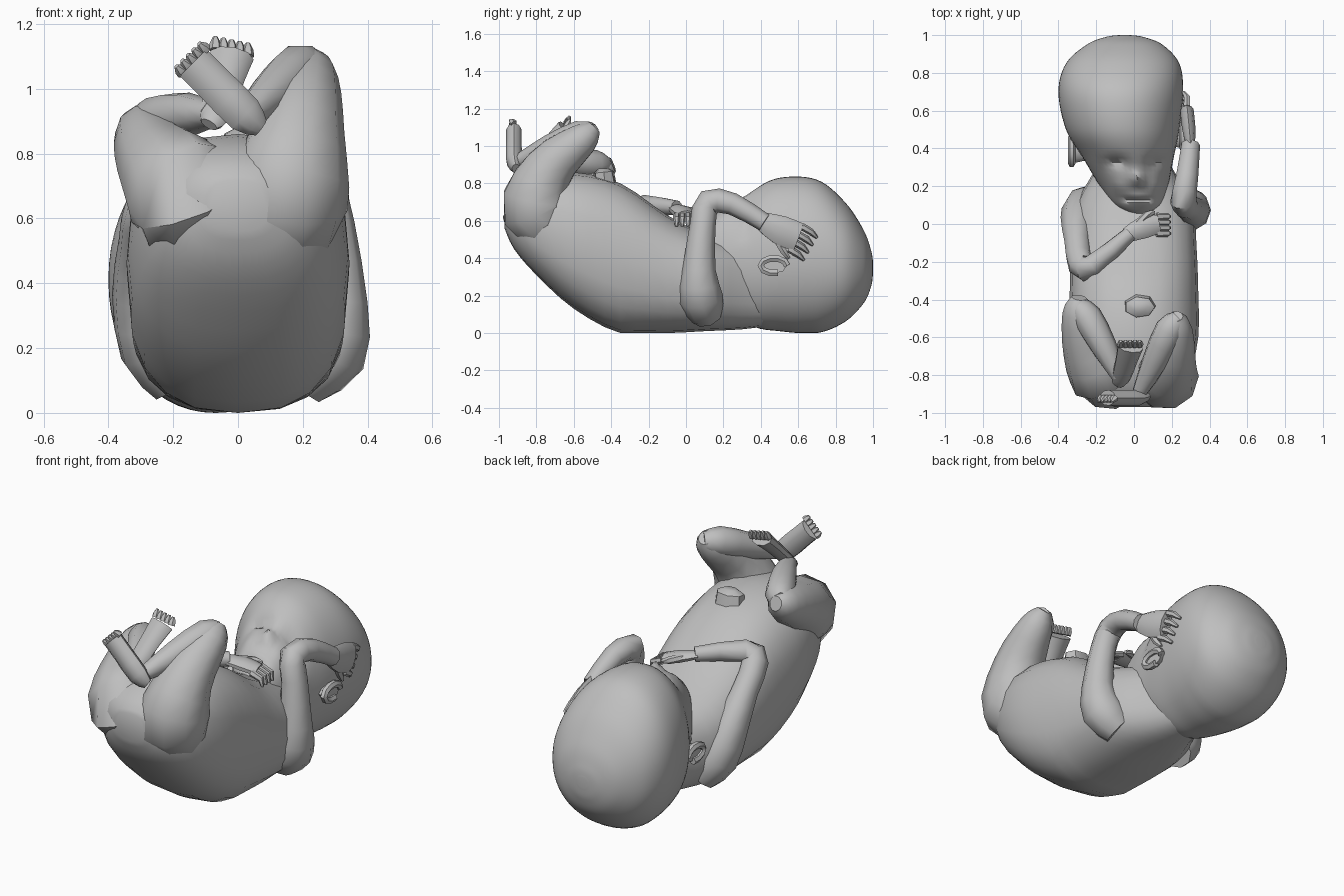
import bpy, bmesh, math
from mathutils import Vector

if "Cube" in bpy.data.objects:
    bpy.data.objects.remove(bpy.data.objects["Cube"])

skin = bpy.data.materials.new("plain grey skin")
skin.use_nodes = True
grey = (.52, .52, .52, 1)
skin.diffuse_color = grey
skin.node_tree.nodes["Principled BSDF"].inputs["Base Color"].default_value = grey


def finish(name, bm):
    """Turn the bmesh into a smooth object that keeps its sharp edges."""
    bmesh.ops.recalc_face_normals(bm, faces=bm.faces)
    mesh = bpy.data.meshes.new(name)
    bm.to_mesh(mesh)
    bm.free()
    part = bpy.data.objects.new(name, mesh)
    bpy.context.collection.objects.link(part)
    mesh.materials.append(skin)
    bpy.ops.object.select_all(action='DESELECT')
    part.select_set(True)
    bpy.context.view_layer.objects.active = part
    bpy.ops.object.shade_smooth_by_angle(angle=math.radians(45))


def bridge(rings):
    """Join closed rings of points and cap both ends."""
    bm = bmesh.new()
    loops = [[bm.verts.new(point) for point in ring] for ring in rings]
    for lower, upper in zip(loops, loops[1:]):
        for i in range(len(lower)):
            bm.faces.new((lower[i - 1], lower[i], upper[i], upper[i - 1]))
    bm.faces.new(loops[0])
    bm.faces.new(loops[-1])
    return bm


def spline(rows, steps):
    """Catmull-Rom interpolation between the rows of a profile."""
    padded = [rows[0], *rows, rows[-1]]
    result = []
    for quad in zip(padded, padded[1:], padded[2:], padded[3:]):
        for step in range(steps):
            t = step / steps
            result.append([b + t / 2 * (c - a + t * (2*a - 5*b + 4*c - d + t * (3*(b - c) + d - a)))
                           for a, b, c, d in zip(*quad)])
    return result + [list(rows[-1])]


def angles(sides):
    return [math.tau * i / sides for i in range(sides)]


def rounded(value, power):
    return math.copysign(abs(value) ** (2 / power), value)


def trunk(rows, steps, sides, power):
    """Upright rings along y; a row is y, middle x, half width, bottom, top."""
    rings = []
    for y, middle, half, bottom, top in spline(rows, steps):
        bottom = max(bottom, 0)
        rings.append([(middle + half * rounded(math.cos(a), power), y,
                       (bottom + top) / 2 + (top - bottom) / 2 * rounded(math.sin(a), power))
                      for a in angles(sides)])
    return bridge(rings)


def limb(name, joints, side=(1, 0, 0), flat=1, sides=9, steps=2):
    """Tube through x, y, z, radius joints, thinned by flat across the side axis."""
    rows = spline(joints, steps)
    centres = [Vector(row[:3]) for row in rows]
    rings = []
    for k, centre in enumerate(centres):
        along = centres[min(k + 1, len(centres) - 1)] - centres[max(k - 1, 0)]
        along.normalize()
        wide = Vector(side) - along * along.dot(Vector(side))
        wide.normalize()
        deep = along.cross(wide) * flat
        rings.append([centre + rows[k][3] * (wide * math.cos(a) + deep * math.sin(a))
                      for a in angles(sides)])
    finish(name, bridge(rings))


def digits(name, start, end, reach, curl, count, size):
    """Row of fingers or toes whose roots run from start to end."""
    start, end, reach, curl = map(Vector, (start, end, reach, curl))
    for i in range(count):
        root = start.lerp(end, i / (count - 1))
        knuckle = root + reach
        tip = knuckle + curl
        limb(f"{name}_{i + 1}", [(*root, size), (*knuckle, size * .9), (*tip, size * .4)],
             side=end - start, sides=6, steps=1)


# Torso, from neck to buttocks
torso = [(.45, -.02, .14, .04, .4), (.3, 0, .2, .02, .47), (.1, 0, .31, .01, .53),
         (-.1, 0, .33, 0, .63), (-.35, 0, .34, 0, .8), (-.6, 0, .34, .13, .86),
         (-.8, 0, .29, .31, .84), (-.92, 0, .2, .45, .78), (-.97, 0, .1, .56, .72)]
finish("torso", trunk(torso, steps=3, sides=20, power=2.5))

# Head, from chin to crown
head = [(.05, .03, .04, .48, .54), (.1, .02, .12, .35, .6), (.2, 0, .18, .16, .66),
        (.35, -.03, .24, .04, .76), (.5, -.06, .3, .01, .83), (.7, -.07, .33, 0, .82),
        (.85, -.06, .3, .06, .7), (.95, -.05, .2, .16, .55), (.99, -.05, .1, .25, .44),
        (1, -.05, .03, .32, .38)]
bm = trunk(head, steps=6, sides=56, power=2.1)

# Face relief, even on both sides: distance from the nose, y, width, length, height
nose = .02
relief = {
    "eye socket": (.11, .31, .06, .04, -.06),
    "eyelid": (.11, .29, .04, .02, .04),
    "cheek": (.1, .2, .05, .05, .02),
    "nose bridge": (0, .24, .03, .03, .05),
    "nostril": (.02, .21, .02, .01, .03),
    "mouth": (.02, .13, .05, .01, -.03),
    "upper lip": (.01, .15, .04, .01, .01),
    "lower lip": (.01, .11, .04, .01, .01),
}
for vert in bm.verts:
    if vert.co.z > .5 and vert.co.y < .45:
        offset = abs(vert.co.x - nose)
        vert.co.z += sum(height * math.exp(-((offset - away) / width) ** 2
                                           - ((vert.co.y - y) / length) ** 2)
                         for away, y, width, length, height in relief.values())
finish("head", bm)

# Ears: curled rim around a bowl
for name, x, y, outward in (("left_ear", .23, .47, 1), ("right_ear", -.3, .39, -1)):
    z = .36
    rim = [(x + outward * .03, y + .07 * math.cos(a), z + .04 * math.sin(a), .02)
           for a in angles(10)[:9]]
    limb(name + "_rim", rim, sides=6, steps=1)
    limb(name + "_bowl", [(x - outward * .06, y, z, .05), (x + outward * .03, y, z, .07)],
         side=(0, 1, 0), flat=.6, sides=8, steps=1)

# Left arm, raised with the hand beside the head
limb("left_arm", [(.2, .11, .1, .09), (.28, .08, .19, .12), (.31, .07, .34, .09),
                  (.29, .09, .58, .07), (.26, .12, .7, .07), (.28, .25, .69, .06),
                  (.3, .42, .59, .05)])
limb("left_hand", [(.3, .4, .6, .05), (.29, .5, .55, .08), (.28, .6, .51, .08)],
     side=(0, .4, 1), flat=.45)
digits("left_finger", start=(.28, .62, .57), end=(.28, .55, .45),
       reach=(0, .05, -.03), curl=(-.02, .03, -.03), count=4, size=.02)
limb("left_thumb", [(.28, .48, .51, .02), (.28, .52, .44, .02), (.27, .55, .4, .01)], sides=6)

# Right arm, folded across the chest
limb("right_arm", [(-.19, .12, .1, .09), (-.26, .09, .2, .11), (-.3, .02, .37, .09),
                   (-.3, -.1, .52, .07), (-.28, -.22, .63, .07), (-.22, -.22, .68, .06),
                   (-.02, -.05, .67, .04)], side=(0, 1, .3))
limb("right_hand", [(-.04, -.06, .67, .04), (.05, -.02, .65, .06), (.13, 0, .63, .05)],
     side=(0, 1, 0), flat=.5)
digits("right_finger", start=(.12, .04, .63), end=(.12, -.05, .63),
       reach=(.06, 0, -.02), curl=(.01, 0, -.04), count=4, size=.02)
limb("right_thumb", [(.02, 0, .66, .02), (.07, .05, .65, .02), (.11, .06, .64, .01)], sides=6)

# Thighs, each with its buttock
limb("left_thigh", [(.13, -.6, .48, .1), (.15, -.8, .65, .19), (.19, -.73, .88, .14),
                    (.22, -.55, 1.04, .09), (.22, -.49, 1.1, .04)], sides=10, steps=3)
limb("right_thigh", [(-.13, -.6, .48, .1), (-.15, -.8, .65, .19), (-.24, -.66, .77, .14),
                     (-.29, -.46, .87, .09), (-.29, -.39, .9, .04)], sides=10, steps=3)

# Shins, folded back from the knees
limb("left_shin", [(.24, -.5, 1.07, .05), (.19, -.56, 1.06, .08), (.11, -.73, .99, .07),
                   (.03, -.89, .92, .04)])
limb("right_shin", [(-.3, -.43, .9, .05), (-.25, -.49, .9, .08), (-.16, -.65, .92, .07),
                    (-.08, -.81, .92, .04)])

# Feet, drawn up with the soles turned out
limb("left_foot", [(.07, -.91, .88, .03), (.02, -.92, .92, .06), (-.08, -.92, 1.02, .06),
                   (-.14, -.92, 1.08, .06)], side=(1, 0, 1), flat=.7)
digits("left_toe", start=(-.1, -.92, 1.12), end=(-.17, -.92, 1.05),
       reach=(-.01, -.01, .01), curl=(-.01, -.01, .01), count=5, size=.02)
limb("right_foot", [(-.09, -.85, .89, .03), (-.07, -.82, .92, .05), (-.04, -.72, 1.03, .06),
                    (-.02, -.65, 1.1, .07)], flat=.6)
digits("right_toe", start=(-.07, -.64, 1.12), end=(.03, -.64, 1.1),
       reach=(0, .01, .02), curl=(0, .01, .02), count=5, size=.02)

# Cord stump on the belly
limb("cord_stump", [(.03, -.43, .78, .09), (.03, -.44, .86, .08), (.03, -.44, .88, .04)],
     flat=.7, sides=7, steps=1)
